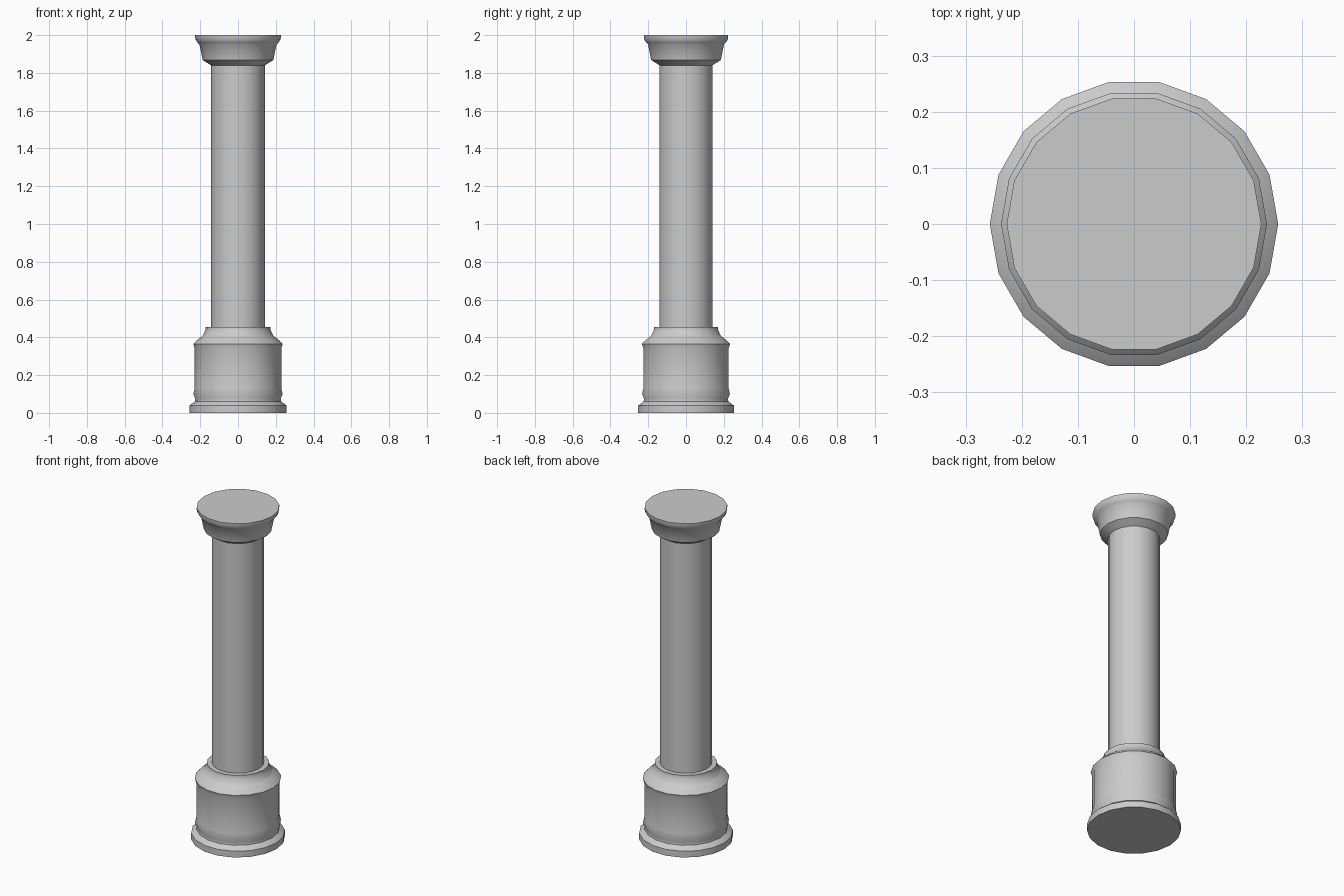
import bpy, bmesh
from math import cos, sin, pi, radians

if "Cube" in bpy.data.objects:
    bpy.data.objects.remove(bpy.data.objects["Cube"])

SIDES = 18


def lathe(name, profile, cap_bottom=False, cap_top=False):
    """Revolve (radius, z) points around z into an 18-sided part."""
    bm = bmesh.new()
    rings = [[bm.verts.new((r * cos(2 * pi * i / SIDES), r * sin(2 * pi * i / SIDES), z))
              for i in range(SIDES)] for r, z in profile]
    for low, high in zip(rings, rings[1:]):
        for i in range(SIDES):
            j = (i + 1) % SIDES
            bm.faces.new((low[i], low[j], high[j], high[i]))
    if cap_bottom:
        bm.faces.new(rings[0][::-1])
    if cap_top:
        bm.faces.new(rings[-1])
    mesh = bpy.data.meshes.new(name)
    bm.to_mesh(mesh)
    bm.free()
    obj = bpy.data.objects.new(name, mesh)
    bpy.context.collection.objects.link(obj)
    bpy.ops.object.select_all(action='DESELECT')
    obj.select_set(True)
    bpy.context.view_layer.objects.active = obj
    bpy.ops.object.shade_smooth_by_angle(angle=radians(40))
    return obj


# Pedestal: foot moulding, drum with shallow recess, stepped collar
lathe("pedestal", [
    (0.257, 0), (0.257, 0.038), (0.243, 0.05), (0.228, 0.06), (0.226, 0.075),
    (0.236, 0.10), (0.229, 0.13), (0.229, 0.34), (0.237, 0.365),
    (0.218, 0.385), (0.192, 0.405), (0.187, 0.41), (0.175, 0.433),
    (0.171, 0.445), (0.171, 0.455), (0.142, 0.455)], cap_bottom=True)

# Plain cylindrical shaft
lathe("shaft", [(0.142, 0.455), (0.142, 1.84)])

# Flared capital with a lip
lathe("capital", [
    (0.142, 1.84), (0.187, 1.868), (0.204, 1.95), (0.214, 1.96),
    (0.226, 1.978), (0.227, 2.0)], cap_top=True)
